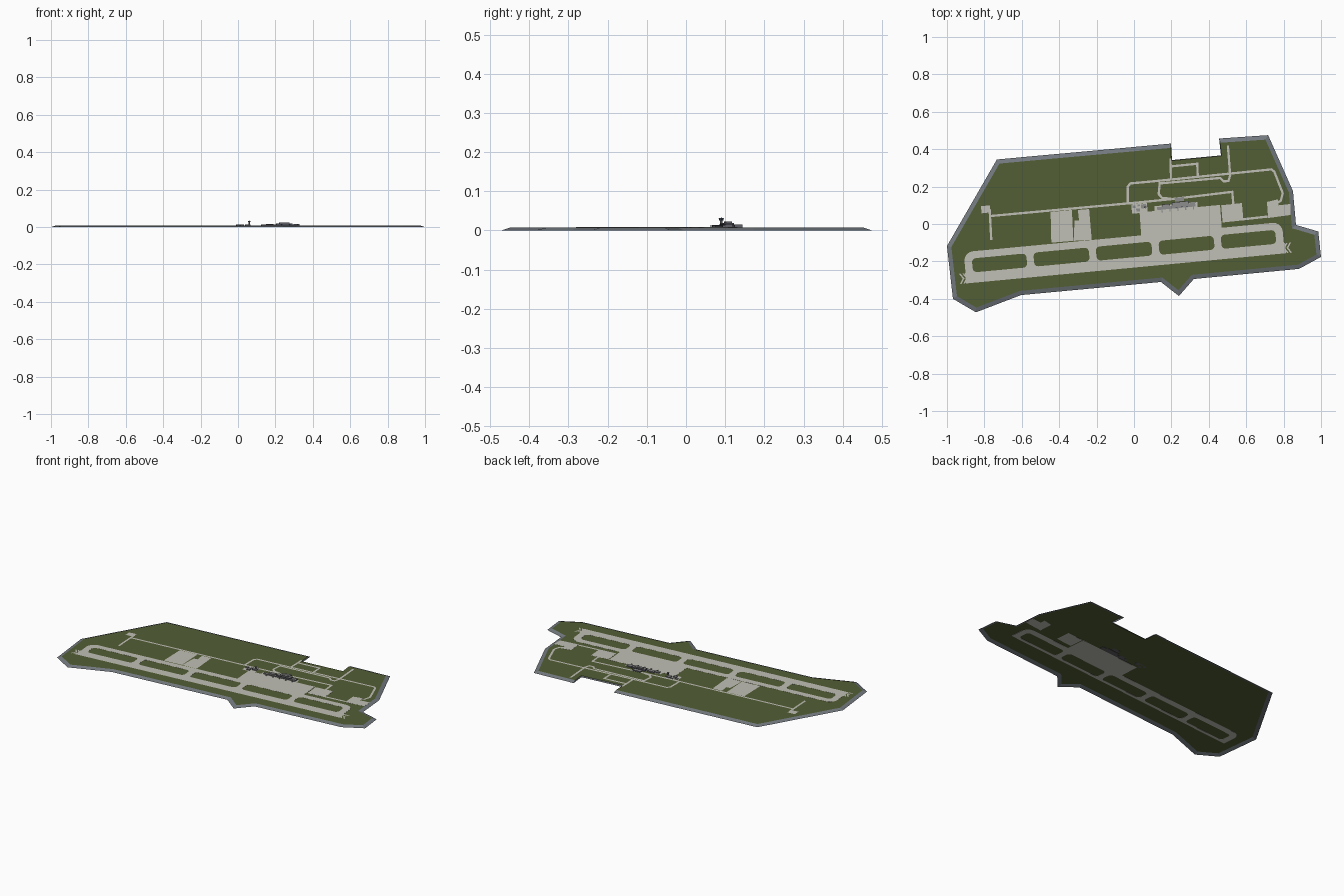
import bpy, bmesh, math
from mathutils import Vector

if "Cube" in bpy.data.objects:
    bpy.data.objects.remove(bpy.data.objects["Cube"])

TOP = 0.008                      # height of the grass plateau
ANG = math.radians(5.4)          # heading of the runway
CA, SA = math.cos(ANG), math.sin(ANG)


def material(name, r, g, b):
    m = bpy.data.materials.new(name)
    m.diffuse_color = (r, g, b, 1)
    m.use_nodes = True
    m.node_tree.nodes["Principled BSDF"].inputs["Base Color"].default_value = m.diffuse_color
    return m


GRASS = material("grass_green", 0.085, 0.11, 0.035)
CONCRETE = material("light_concrete", 0.53, 0.53, 0.47)
STONE = material("embankment_grey", 0.17, 0.19, 0.21)
ROOF = material("roof_grey", 0.27, 0.27, 0.27)
WALL = material("wall_dark_grey", 0.12, 0.12, 0.14)
GLASS = material("dark_glass", 0.03, 0.04, 0.06)


def field(u, v):
    """Runway-aligned coordinates to world."""
    return (u * CA - v * SA, u * SA + v * CA)


def plate(name, loops, mat, z, thick=0.0):
    """Filled flat shape; loops inside other loops become holes."""
    cu = bpy.data.curves.new(name, 'CURVE')
    cu.dimensions, cu.fill_mode, cu.extrude = '2D', 'BOTH', thick / 2
    for loop in loops:
        s = cu.splines.new('POLY')
        s.points.add(len(loop) - 1)
        for p, q in zip(s.points, loop):
            p.co = (q[0], q[1], 0, 1)
        s.use_cyclic_u = True
    tmp = bpy.data.objects.new(name + "_curve", cu)
    bpy.context.collection.objects.link(tmp)
    dg = bpy.context.evaluated_depsgraph_get()
    me = bpy.data.meshes.new_from_object(tmp.evaluated_get(dg))
    bpy.data.objects.remove(tmp)
    me.materials.clear()
    me.materials.append(mat)
    ob = bpy.data.objects.new(name, me)
    ob.location.z = z
    bpy.context.collection.objects.link(ob)
    return ob


def finish(name, bm, mat):
    me = bpy.data.meshes.new(name)
    bmesh.ops.recalc_face_normals(bm, faces=bm.faces)
    bm.to_mesh(me)
    bm.free()
    me.materials.append(mat)
    ob = bpy.data.objects.new(name, me)
    bpy.context.collection.objects.link(ob)
    return ob


def rounded(u0, u1, v0, v1, r_top, r_bot):
    """Rounded rectangle in runway coordinates."""
    out = []
    for cu, cv, start, r in ((u1, v1, 0, r_top), (u0, v1, 90, r_top),
                             (u0, v0, 180, r_bot), (u1, v0, 270, r_bot)):
        ox = cu - r if cu == u1 else cu + r
        oy = cv - r if cv == v1 else cv + r
        for i in range(6):
            t = math.radians(start + i * 18)
            out.append(field(ox + r * math.cos(t), oy + r * math.sin(t)))
    return out


def road(name, pts, w=0.012, z=TOP + 0.0005):
    """Mitred flat ribbon along a path."""
    P = [Vector(p) for p in pts]
    bm = bmesh.new()
    rows = []
    for i, p in enumerate(P):
        d0 = (P[i] - P[i - 1]).normalized() if i else (P[1] - P[0]).normalized()
        d1 = (P[i + 1] - P[i]).normalized() if i < len(P) - 1 else d0
        t = (d0 + d1).normalized()
        n = Vector((-t.y, t.x)) * (w / 2 / max(t.dot(d1), 0.5))
        rows.append([bm.verts.new((*(p + n), z)), bm.verts.new((*(p - n), z))])
    for a, b in zip(rows, rows[1:]):
        bm.faces.new((a[0], a[1], b[1], b[0]))
    return finish(name, bm, CONCRETE)


def block(name, x, y, sx, sy, z0, z1, mat, roof=None):
    """Box turned to the runway heading, with an optional roof colour."""
    bpy.ops.mesh.primitive_cube_add(size=1, location=(x, y, (z0 + z1) / 2), rotation=(0, 0, ANG))
    ob = bpy.context.object
    ob.name = name
    ob.scale = (sx, sy, z1 - z0)
    ob.data.materials.append(mat)
    if roof:
        ob.data.materials.append(roof)
        for f in ob.data.polygons:
            f.material_index = int(f.normal.z > 0.5)
    return ob


# ---- plateau and its sloped embankment
outline = [(-.733, .345), (.198, .43), (.203, .342), (.465, .367), (.455, .457), (.717, .475),
           (.85, .176), (.866, -.005), (.985, -.04), (1, -.176), (.882, -.24), (.32, -.294),
           (.24, -.385), (.144, -.31), (-.604, -.38), (-.845, -.472), (-.968, -.40), (-1, -.118)]
N = len(outline)
lines = []
for i in range(N):
    a, b = Vector(outline[i]), Vector(outline[(i + 1) % N])
    d = (b - a).normalized()
    n = Vector((d.y, -d.x))
    lines.append((n, n.dot(a) + (0.003 if i in (1, 2, 3) else 0.023)))
inner = []
for i in range(N):
    (n0, d0), (n1, d1) = lines[i - 1], lines[i]
    det = n0.x * n1.y - n0.y * n1.x
    inner.append(((d0 * n1.y - d1 * n0.y) / det, (n0.x * d1 - n1.x * d0) / det))
plate("grass_field", [inner], GRASS, TOP)
bm = bmesh.new()
lo = [bm.verts.new((*p, 0)) for p in outline]
hi = [bm.verts.new((*p, TOP)) for p in inner]
for i in range(N):
    j = (i + 1) % N
    bm.faces.new((lo[i], hi[i], hi[j], lo[j]))
finish("embankment", bm, STONE)

# ---- taxiway loop with rounded grass islands
cross = [-.90, -.57, -.235, .102, .436, .767]
islands = [rounded(a + .019, b - .019, -.177, -.102, .022, .022) for a, b in zip(cross, cross[1:])]
plate("taxiway", [rounded(-.921, .788, -.195, -.064, .05, .004)] + islands, CONCRETE, TOP, .001)

# ---- runway and end chevrons
plate("runway", [[field(u, v) for u, v in ((-.925, -.232), (.795, -.232), (.795, -.177), (-.925, -.177))]],
      CONCRETE, TOP + .0007)
for side, u0 in ((1, -.957), (-1, .827)):
    for k in range(2):
        u = u0 + side * k * .018
        tip, w = u + side * .018, side * .009
        plate("runway_chevron", [[field(*p) for p in (
            (u, -.232), (u + w, -.232), (tip + w, -.2045), (u + w, -.177), (u, -.177), (tip, -.2045))]],
            CONCRETE, TOP + .0007)

# ---- aprons and stands
plate("main_apron", [[(.03, .062), (.46, .102), (.47, -.03), (.04, -.085)]], CONCRETE, TOP, .001)
plate("east_stand", [[(.466, .10), (.577, .112), (.585, .02), (.474, .008)]], CONCRETE, TOP, .001)
plate("far_east_stand", [[(.711, .118), (.77, .132), (.772, .10), (.836, .107), (.836, .048), (.717, .032)]],
      CONCRETE, TOP, .001)
plate("west_stand_a", [[(-.446, .064), (-.332, .075), (-.324, -.09), (-.442, -.10)]], CONCRETE, TOP + .0006)
plate("west_stand_b", [[(-.30, .075), (-.24, .08), (-.226, -.085), (-.322, -.09), (-.318, .02), (-.294, .02)]],
      CONCRETE, TOP + .0006)
plate("west_pad", [[(-.818, .095), (-.77, .10), (-.768, .062), (-.815, .057)]], CONCRETE, TOP + .0006)
plate("tower_pad", [[(-.015, .105), (.07, .113), (.072, .062), (-.01, .055)]], CONCRETE, TOP + .0006)
plate("terminal_forecourt", [[(.11, .095), (.34, .117), (.34, .085), (.11, .06)]], CONCRETE, TOP + .0006)

# ---- service roads
roads = {
    "perimeter_road": [(-.775, .042), (.02, .115), (.20, .133), (.525, .172), (.532, .10)],
    "west_spur": [(-.772, .08), (-.763, -.085)],
    "north_road": [(-.033, .105), (-.033, .20), (-.02, .217), (.10, .228), (.735, .292), (.75, .28),
                   (.795, .165), (.785, .125), (.76, .11)],
    "terminal_loop": [(.138, .225), (.132, .16), (.15, .14), (.20, .135)],
    "inner_road": [(.138, .217), (.46, .246), (.48, .228), (.505, .23), (.514, .26), (.502, .42)],
    "north_gate_road": [(.195, .35), (.198, .243)],
    "car_park_road": [(.198, .308), (.338, .322), (.341, .255)],
    "apron_edge_road": [(.58, .025), (.715, .04)],
}
for name, pts in roads.items():
    road(name, pts)

# ---- terminal: long concourse, hall, wings and gate piers
B = TOP - .0008
block("concourse", .226, .092, .205, .016, B, .014, WALL, ROOF)
block("terminal_hall", .248, .105, .085, .026, B, .019, WALL, ROOF)
block("hall_glass_band", .248, .105, .087, .028, .013, .016, GLASS)
block("hall_upper_roof", .248, .107, .055, .016, .019, .0235, WALL, ROOF)
block("west_wing", .17, .097, .04, .018, B, .017, WALL, ROOF)
block("east_wing", .312, .108, .03, .018, B, .016, WALL, ROOF)
block("entrance_canopy", .243, .132, .05, .02, B, .015, WALL, ROOF)
for i in range(5):
    x = .15 + i * .042
    block("gate_pier", x, .074 + .095 * (x - .15), .006, .024, .010, .013, WALL, ROOF)

# ---- control tower and nearby sheds
block("tower_base", .052, .095, .028, .022, B, .014, WALL, ROOF)
for name, r, z0, z1, mat in (("tower_shaft", .0035, B, .026, ROOF), ("tower_cab", .006, .026, .030, GLASS),
                             ("tower_cap", .0065, .030, .0315, ROOF), ("tower_mast", .001, .0315, .034, WALL)):
    bpy.ops.mesh.primitive_cylinder_add(vertices=8, radius=r, depth=z1 - z0, location=(.06, .09, (z0 + z1) / 2))
    bpy.context.object.name = name
    bpy.context.object.data.materials.append(mat)
for x, y, sx, sy, h in ((.0, .092, .018, .014, .013), (.022, .075, .02, .016, .014), (.025, .1, .014, .01, .012)):
    block("service_shed", x, y, sx, sy, B, h, WALL, ROOF)
